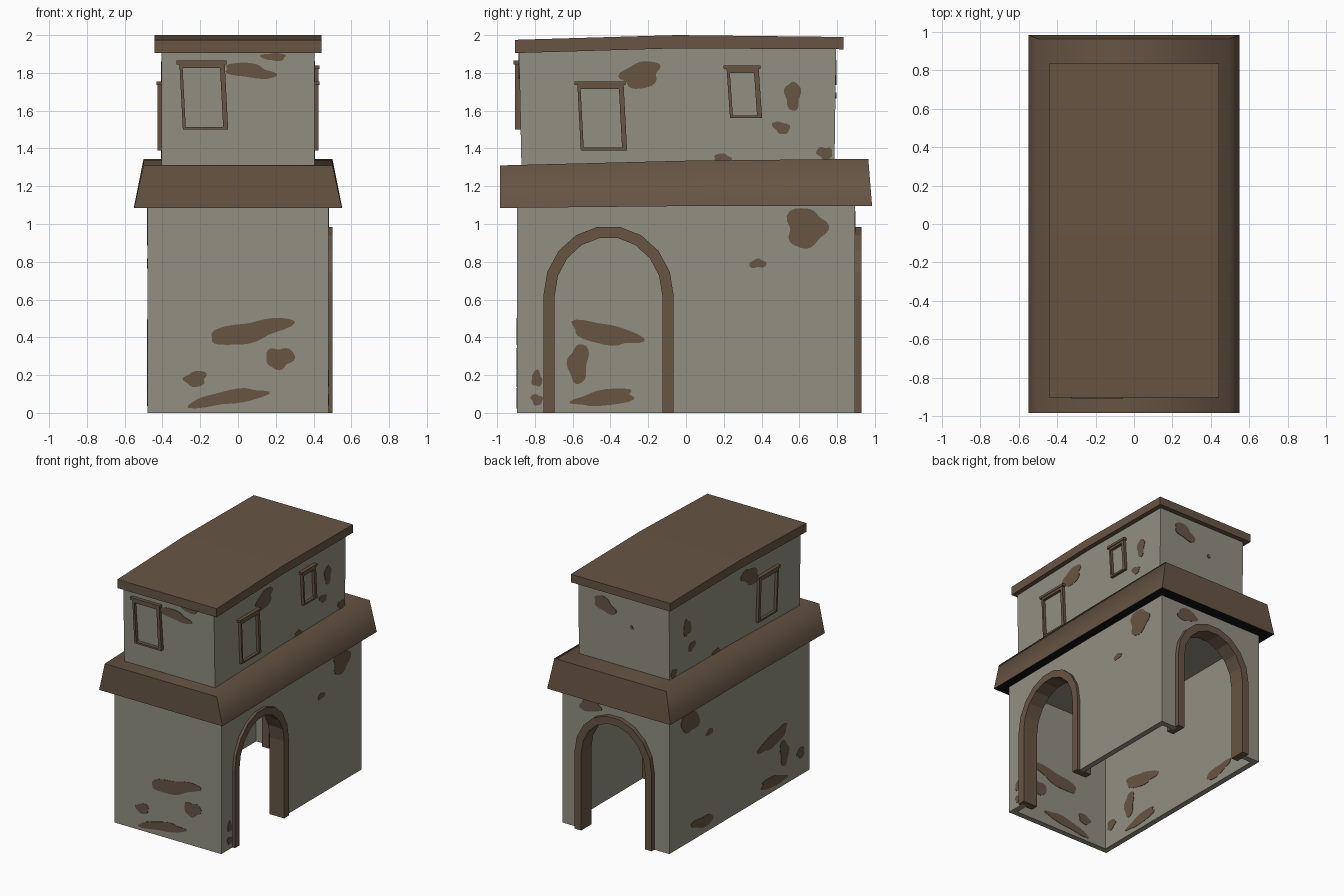
import bpy, bmesh, math, random

random.seed(4)
if "Cube" in bpy.data.objects:
    bpy.data.objects.remove(bpy.data.objects["Cube"])


def material(name, rgb):
    m = bpy.data.materials.new(name)
    m.use_nodes = True
    m.diffuse_color = (*rgb, 1)
    bsdf = m.node_tree.nodes["Principled BSDF"]
    bsdf.inputs["Base Color"].default_value = (*rgb, 1)
    bsdf.inputs["Roughness"].default_value = 0.9
    return m


PLASTER = material("grey plaster", (0.29, 0.28, 0.22))
BROWN = material("earth brown", (0.135, 0.09, 0.057))
DARK = material("dark underside", (0.006, 0.006, 0.006))


def finish(name, bm, *mats):
    bmesh.ops.recalc_face_normals(bm, faces=bm.faces)
    mesh = bpy.data.meshes.new(name)
    bm.to_mesh(mesh)
    bm.free()
    for m in mats:
        mesh.materials.append(m)
    ob = bpy.data.objects.new(name, mesh)
    bpy.context.collection.objects.link(ob)
    return ob


def prism(name, outline, axis, d0, d1, mat):
    """Extrude a (horizontal, z) outline along x or y from d0 to d1."""
    bm = bmesh.new()
    rings = []
    for d in (d0, d1):
        rings.append([bm.verts.new((d, u, v) if axis == "x" else (u, d, v))
                      for u, v in outline])
    a, b = rings
    n = len(a)
    bm.faces.new(a)
    bm.faces.new(b[::-1])
    for i in range(n):
        bm.faces.new((a[i], b[i], b[(i + 1) % n], a[(i + 1) % n]))
    return finish(name, bm, mat)


def loft(name, sections, mats, eave=False):
    """Four-cornered sections along y: (y bottom, y top, z bottom, z top, half width bottom, top)."""
    bm = bmesh.new()
    rows = [[bm.verts.new(p) for p in ((-wb, yb, zb), (wb, yb, zb), (wt, yt, zt), (-wt, yt, zt))]
            for yb, yt, zb, zt, wb, wt in sections]
    bm.faces.new(rows[0])
    bm.faces.new(rows[-1][::-1])
    for r, s in zip(rows, rows[1:]):
        for i in range(4):
            j = (i + 1) % 4
            f = bm.faces.new((r[i], s[i], s[j], r[j]))
            f.smooth = eave and i > 0
            f.material_index = 1 if eave and i == 0 else 0
    # rounded shading over the top and sides only
    for e in bm.edges:
        e.smooth = all(f.smooth for f in e.link_faces)
    return finish(name, bm, *mats)


def rect(u0, u1, v0, v1):
    return [(u0, v0), (u1, v0), (u1, v1), (u0, v1)]


def arch(centre, inset=0.0, steps=9):
    rx, rz, spring = 0.345 - inset, 0.37 - inset, 0.62
    curve = [(centre + rx * math.cos(math.pi * i / steps),
              spring + rz * math.sin(math.pi * i / steps)) for i in range(steps + 1)]
    return [(centre + rx, 0)] + curve + [(centre - rx, 0)]


def arched_wall(name, axis, half, centre, d0, d1):
    outline = [(-half, 0), (-half, 1.12), (half, 1.12), (half, 0)] + arch(centre, 0.02)
    prism(name, outline, axis, d0, d1, PLASTER)


# Lower storey: hollow, open underneath
W, L, T = 0.478, 0.895, 0.045
prism("front_wall", rect(-W, W, 0, 1.12), "y", -L, -L + T, PLASTER)
prism("left_wall", rect(-L + T, L - T, 0, 1.12), "x", -W, -W + T, PLASTER)
arched_wall("right_wall", "x", L - T, -0.41, W - T, W)
arched_wall("back_wall", "y", W, 0, L - T, L)
prism("ceiling", rect(-W + T, W - T, 1.05, 1.075), "y", -L + T, L - T, PLASTER)

# Arch surrounds
for name, axis, centre, outer in (("right_arch", "x", -0.41, 0.5), ("back_arch", "y", 0, 0.93)):
    prism(name, arch(centre) + arch(centre, 0.06)[::-1], axis, outer - 0.13, outer, BROWN)

# Flared ledge, upper storey and gently bowed roof
loft("ledge", [(-0.985, -0.985, 1.085, 1.31, 0.55, 0.5),
               (0, 0, 1.095, 1.335, 0.55, 0.5),
               (0.985, 0.965, 1.095, 1.345, 0.55, 0.5)], (BROWN, DARK), True)
loft("upper_walls", [(-0.87, -0.885, 1.25, 1.93, 0.405, 0.405),
                     (0.785, 0.795, 1.25, 1.94, 0.405, 0.405)], (PLASTER,))
loft("roof", [(-0.905, -0.905, 1.905, 1.975, 0.443, 0.443),
              (-0.05, -0.05, 1.93, 2.0, 0.443, 0.443),
              (0.835, 0.835, 1.925, 1.99, 0.443, 0.443)], (BROWN,))


# Crooked window frames
def window(name, axis, d0, d1, u0, u1, z0, z1):
    def bar(part, a, b, c, d, out=1.0):
        pts = [(u + 0.018 * (z1 - z) / (z1 - z0), z) for u, z in rect(a, b, c, d)]
        prism(name + "_" + part, pts, axis, d0, d0 + (d1 - d0) * out, BROWN)
    bar("left_jamb", u0, u0 + 0.016, z0, z1)
    bar("right_jamb", u1 - 0.026, u1, z0, z1)
    bar("sill", u0, u1, z0, z0 + 0.014)
    bar("head", u0, u1, z1 - 0.02, z1)
    bar("lintel", u0 - 0.015, u1 + 0.01, z1, z1 + 0.02, 1.2)


window("front_window", "y", -0.87, -0.905, -0.31, -0.07, 1.5, 1.845)
window("right_large_window", "x", 0.4, 0.427, -0.575, -0.33, 1.39, 1.735)
window("left_window", "x", -0.4, -0.427, -0.575, -0.33, 1.39, 1.735)
window("right_small_window", "x", 0.4, 0.427, 0.215, 0.385, 1.56, 1.82)


# Worn patches: thin irregular plates
def patches(name, axis, depths, spots):
    for k, (u, v, ru, rv, lean) in enumerate(spots):
        p, q, s = (random.uniform(0, 6.28) for _ in range(3))
        pts = []
        for i in range(28):
            a = math.tau * i / 28
            r = 1 + 0.1 * math.sin(2 * a + p) + 0.12 * math.sin(3 * a + q) + 0.07 * math.sin(5 * a + s)
            x = ru * r * math.cos(a)
            pts.append((u + x, v + rv * r * math.sin(a) + lean * x))
        for d in depths:
            prism(f"{name}_{k + 1}", pts, axis, d - 0.003, d + 0.003, BROWN)


patches("front_patch", "y", (-L, -L + T), [
    (0.06, 0.43, 0.2, 0.06, 0.2), (0.22, 0.29, 0.07, 0.06, 0),
    (-0.225, 0.18, 0.06, 0.04, 0), (-0.05, 0.08, 0.19, 0.04, 0.15)])
patches("left_patch", "x", (-W, -W + T), [
    (-0.43, 0.42, 0.17, 0.06, -0.2), (-0.57, 0.26, 0.055, 0.1, 0),
    (-0.78, 0.18, 0.05, 0.04, 0), (-0.43, 0.08, 0.17, 0.04, 0.15),
    (0.47, 0.1, 0.15, 0.04, 0.1)])
patches("right_patch", "x", (W,), [
    (-0.79, 0.18, 0.03, 0.04, 0), (-0.79, 0.07, 0.03, 0.03, 0)])
patches("back_patch", "y", (L,), [(0.23, 1.01, 0.1, 0.05, -0.2)])
patches("back_upper_patch", "y", (0.794,), [
    (0.17, 1.8, 0.1, 0.055, 0.2), (-0.07, 1.68, 0.016, 0.014, 0)])
patches("front_upper_patch", "y", (-0.884,), [
    (0.06, 1.81, 0.14, 0.036, -0.1), (0.19, 1.885, 0.06, 0.022, 0)])
# marks shared by both long sides
for side, sign in (("left", -1), ("right", 1)):
    patches(side + "_high_patch", "x", (sign * W,), [
        (0.635, 0.98, 0.11, 0.1, 0.1), (0.38, 0.79, 0.042, 0.025, 0)])
    patches(side + "_upper_patch", "x", (sign * 0.405,), [
        (-0.24, 1.79, 0.11, 0.065, 0.2), (0.565, 1.68, 0.045, 0.07, 0),
        (0.505, 1.51, 0.042, 0.034, -0.2), (0.735, 1.375, 0.04, 0.035, 0),
        (0.19, 1.345, 0.05, 0.025, 0)])
